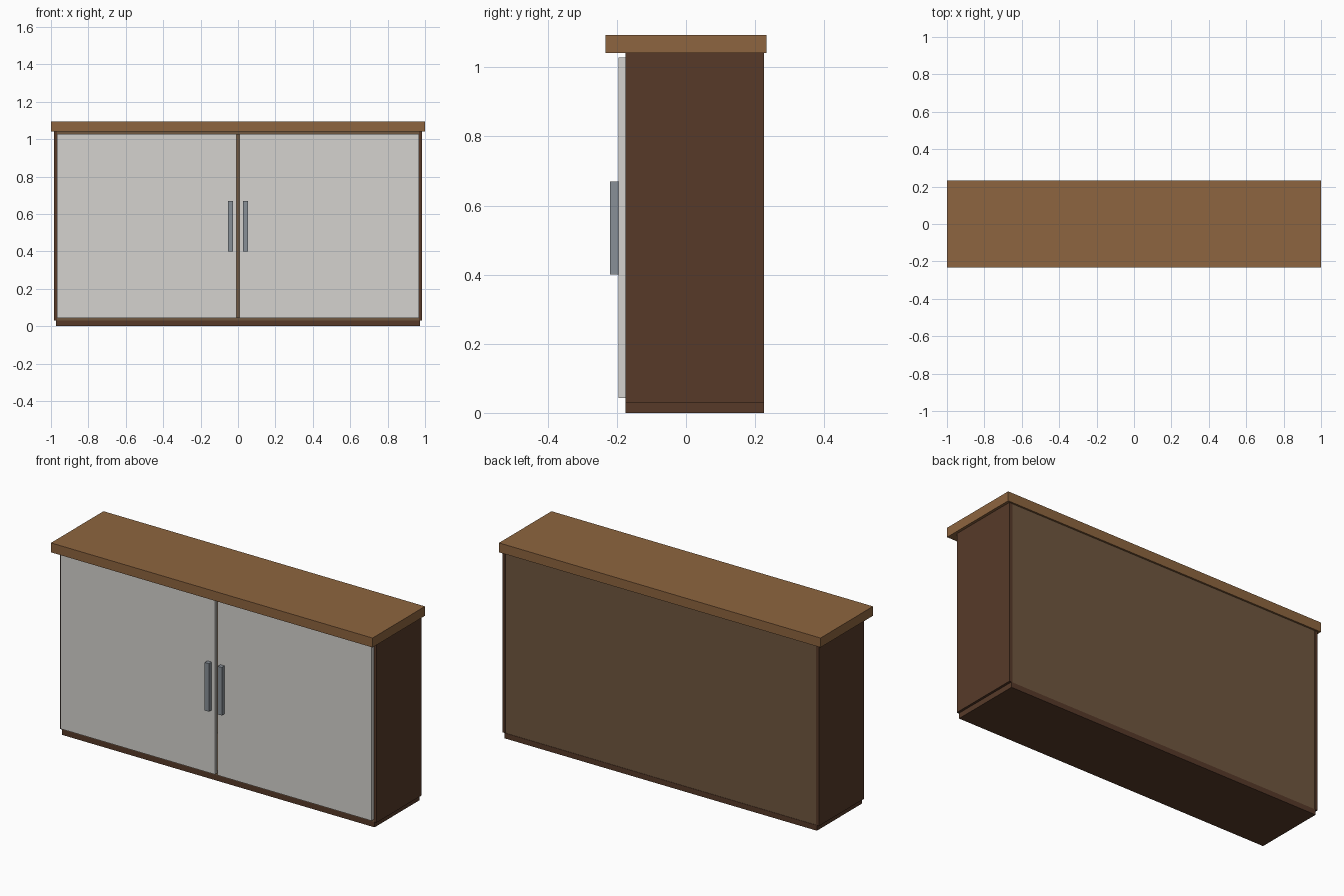
import bpy

if "Cube" in bpy.data.objects:
    bpy.data.objects.remove(bpy.data.objects["Cube"])


def material(name, color):
    m = bpy.data.materials.new(name)
    m.diffuse_color = (*color, 1)
    m.use_nodes = True
    m.node_tree.nodes["Principled BSDF"].inputs["Base Color"].default_value = m.diffuse_color
    return m


DARK = material("dark_wood", (0.095, 0.042, 0.022))
OAK = material("top_wood", (0.27, 0.13, 0.05))
PANEL = material("panel_wood", (0.16, 0.095, 0.05))
DOOR = material("door_paint", (0.66, 0.65, 0.62))
METAL = material("handle_metal", (0.25, 0.28, 0.31))


def box(name, x, y, z, mat):
    """Axis-aligned box from (min, max) ranges."""
    bpy.ops.mesh.primitive_cube_add(size=1, location=[sum(r) / 2 for r in (x, y, z)])
    ob = bpy.context.object
    ob.name = name
    ob.scale = [r[1] - r[0] for r in (x, y, z)]
    bpy.ops.object.transform_apply(location=False, rotation=False, scale=True)
    ob.data.materials.append(mat)
    return ob


FRONT, BACK = -0.175, 0.225
INNER, OUTER = 0.967, 0.985

# Plinth and overhanging top
box("plinth", (-0.972, 0.972), (FRONT, BACK), (0, 0.03), DARK)
box("top", (-1, 1), (-0.233, 0.233), (1.041, 1.094), OAK)

# Carcass boards between the sides
box("bottom_board", (-INNER, INNER), (FRONT, 0.215), (0.03, 0.048), PANEL)
box("upper_board", (-INNER, INNER), (FRONT, 0.215), (1.023, 1.041), PANEL)
box("back_panel", (-INNER, INNER), (0.215, 0.223), (0.03, 1.041), PANEL)

# Mirrored sides, doors and handles
for label, s in (("left", -1), ("right", 1)):
    def span(a, b):
        return tuple(sorted((s * a, s * b)))
    box(label + "_side", span(INNER, OUTER), (FRONT, BACK), (0.03, 1.041), DARK)
    box(label + "_door", span(0.008, INNER), (-0.195, FRONT), (0.043, 1.028), DOOR)
    box(label + "_handle", span(0.027, 0.053), (-0.22, -0.195), (0.40, 0.67), METAL)
